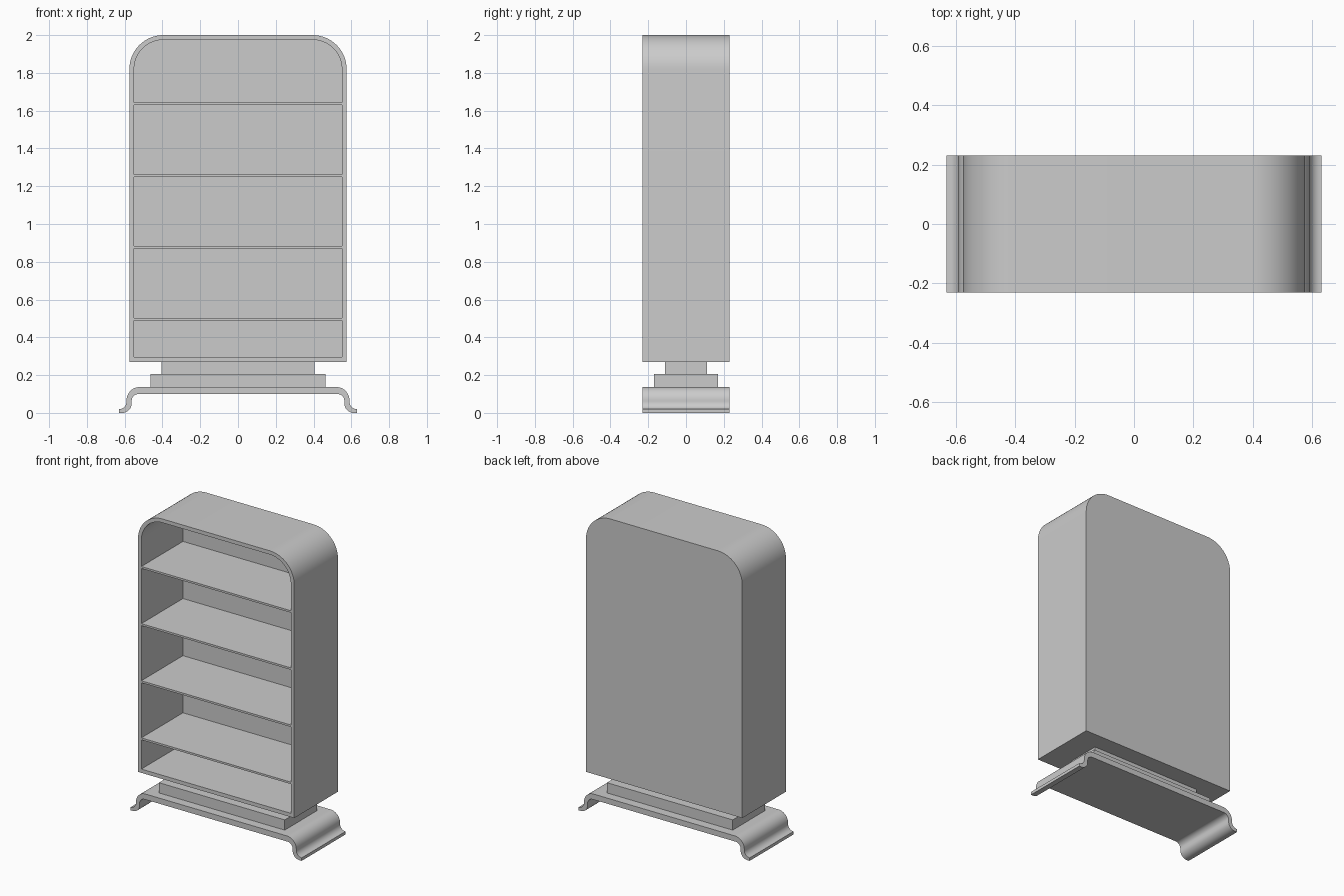
import bpy, bmesh
from math import cos, sin, radians

if "Cube" in bpy.data.objects:
    bpy.data.objects.remove(bpy.data.objects["Cube"])

Y = 0.23  # half depth


def arc(cx, cz, r, a0, a1, n=16):
    return [(cx + r * cos(radians(a0 + (a1 - a0) * i / n)),
             cz + r * sin(radians(a0 + (a1 - a0) * i / n))) for i in range(n + 1)]


def mirrored(half):
    return half + [(-x, z) for x, z in reversed(half)]


def finish(name, bm):
    bmesh.ops.recalc_face_normals(bm, faces=bm.faces)
    me = bpy.data.meshes.new(name)
    bm.to_mesh(me)
    bm.free()
    ob = bpy.data.objects.new(name, me)
    bpy.context.collection.objects.link(ob)
    bpy.ops.object.select_all(action='DESELECT')
    ob.select_set(True)
    bpy.context.view_layer.objects.active = ob
    bpy.ops.object.shade_smooth_by_angle(angle=radians(30))
    return ob


def ring(bm, pts, y):
    return [bm.verts.new((x, y, z)) for x, z in pts]


def bridge(bm, a, b):
    for i in range(len(a)):
        j = (i + 1) % len(a)
        bm.faces.new((a[i], a[j], b[j], b[i]))


def prism(name, pts, y0, y1):
    bm = bmesh.new()
    a, b = ring(bm, pts, y0), ring(bm, pts, y1)
    bridge(bm, a, b)
    bm.faces.new(a)
    bm.faces.new(b)
    return finish(name, bm)


def box(name, hx, y0, y1, z0, z1):
    return prism(name, [(-hx, z0), (hx, z0), (hx, z1), (-hx, z1)], y0, y1)


# Cabinet shell: rounded top, open front, closed back
outer = mirrored([(0.575, 0.27)] + arc(0.395, 1.82, 0.18, 0, 90))
inner = mirrored([(0.55, 0.295)] + arc(0.395, 1.82, 0.155, 0, 90))
bm = bmesh.new()
back, front = ring(bm, outer, Y), ring(bm, outer, -Y)
lip, inside = ring(bm, inner, -Y), ring(bm, inner, Y - 0.023)
for a, b in ((back, front), (front, lip), (lip, inside)):
    bridge(bm, a, b)
bm.faces.new(back)
bm.faces.new(inside)
finish("cabinet_shell", bm)

# Shelves
for i in range(4):
    z = 0.496 + 0.38 * i
    box(f"shelf_{i + 1}", 0.55, -Y, Y - 0.023, z - 0.0065, z + 0.0065)

# Stepped pedestal
box("pedestal_upper", 0.405, -0.112, 0.112, 0.205, 0.27)
box("pedestal_lower", 0.463, -0.17, 0.17, 0.137, 0.205)

# Base plate with scrolled feet
foot = (arc(0.52, 0.067, 0.07, 90, 0)              # outer shoulder
        + arc(0.63, 0.06, 0.04, 180, 270)          # outward flare
        + [(0.63, 0.0)]
        + arc(0.613, 0.05, 0.05, 270, 180)         # underside of flare
        + arc(0.526, 0.063, 0.037, 0, 90))         # inner shoulder
prism("scrolled_base", mirrored(foot), -Y, Y)
